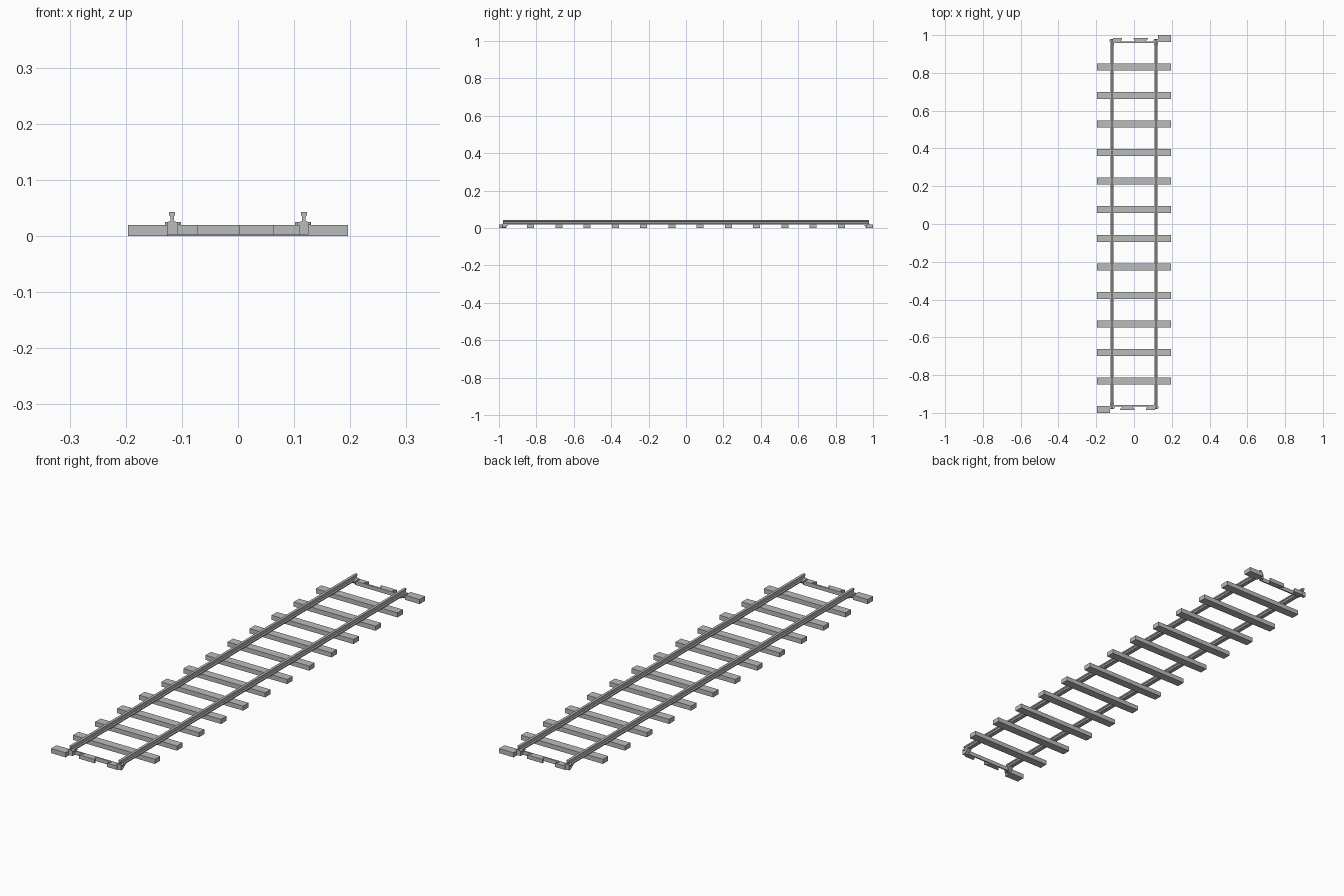
import bpy
import bmesh
from mathutils import Matrix

cube = bpy.data.objects.get("Cube")
if cube:
    bpy.data.objects.remove(cube, do_unlink=True)

grey = bpy.data.materials.new("plain_grey")
grey.use_nodes = True
GREY = (0.5, 0.5, 0.5, 1)
grey.diffuse_color = GREY
grey.node_tree.nodes["Principled BSDF"].inputs["Base Color"].default_value = GREY

PITCH = 0.151        # sleeper spacing
HALF = 0.0185        # half sleeper width
TOP = 0.02           # sleeper height
RAIL_X = 0.1175
RAIL_END = 0.978


def prism(name, outline, lift, turn=False):
    """Extrude an outline; lift maps (a, b, t) to a point, t is 0 or 1."""
    bm = bmesh.new()
    rings = [[bm.verts.new(lift(a, b, t)) for a, b in outline] for t in (0, 1)]
    bm.faces.new(rings[0])
    bm.faces.new(rings[1])
    n = len(outline)
    for i in range(n):
        j = (i + 1) % n
        bm.faces.new((rings[0][i], rings[0][j], rings[1][j], rings[1][i]))
    if turn:
        bmesh.ops.rotate(bm, verts=bm.verts, matrix=Matrix.Rotation(3.14159265, 3, "Z"))
    bmesh.ops.recalc_face_normals(bm, faces=bm.faces)
    mesh = bpy.data.meshes.new(name)
    bm.to_mesh(mesh)
    bm.free()
    mesh.materials.append(grey)
    obj = bpy.data.objects.new(name, mesh)
    bpy.context.collection.objects.link(obj)
    return obj


def box(name, x, y, z, turn=False):
    outline = [(x[0], y[0]), (x[1], y[0]), (x[1], y[1]), (x[0], y[1])]
    return prism(name, outline, lambda a, b, t: (a, b, z[t]), turn)


# Full sleepers
for i in range(12):
    y = (i - 5.5) * PITCH
    box(f"sleeper_{i + 1}", (-0.196, 0.196), (y - HALF, y + HALF), (0, TOP))

# Rails: foot, web and head in one profile
half_rail = [(0.008, TOP), (0.008, 0.025), (0.003, 0.027),
             (0.003, 0.035), (0.0055, 0.037), (0.0055, 0.043)]
profile = half_rail + [(-x, z) for x, z in reversed(half_rail)]
for side, cx in (("right", -RAIL_X), ("left", RAIL_X)):
    prism(f"{side}_rail", profile,
          lambda a, b, t: (cx + a, (2 * t - 1) * RAIL_END, b))

# End joints, the back one being the front one turned half round
gusset = [(-0.945, TOP), (-0.968, 0.003), (-0.98, 0.003), (-0.98, 0.025), (-0.965, 0.025)]
for end, turn in (("front", False), ("back", True)):
    box(f"{end}_half_sleeper", (-0.196, -0.126), (-1, -1 + 2 * HALF), (0, TOP), turn)
    box(f"{end}_tie_bar", (-0.11, 0.11), (-0.965, -0.959), (0.003, TOP), turn)
    for side, cx in (("a", -0.1165), ("b", 0.1155)):
        prism(f"{end}_rail_support_{side}", gusset,
              lambda a, b, t: (cx + (t - 0.5) * 0.02, a, b), turn)
        box(f"{end}_rail_plate_{side}", (cx - 0.0135, cx + 0.0135),
            (-0.977, -0.965), (TOP, 0.025), turn)
    # Dovetail clips, wider on the outside
    for kind, cx, wide, neck in (("wide", -0.035, 0.038, 0.022),
                                 ("narrow", 0.0865, 0.0235, 0.013)):
        clip = [(cx - wide, -0.985), (cx + wide, -0.985), (cx + wide, -0.98),
                (cx + neck, -0.963), (cx - neck, -0.963), (cx - wide, -0.98)]
        prism(f"{end}_{kind}_clip", clip,
              lambda a, b, t: (a, b, (0.003, TOP)[t]), turn)
